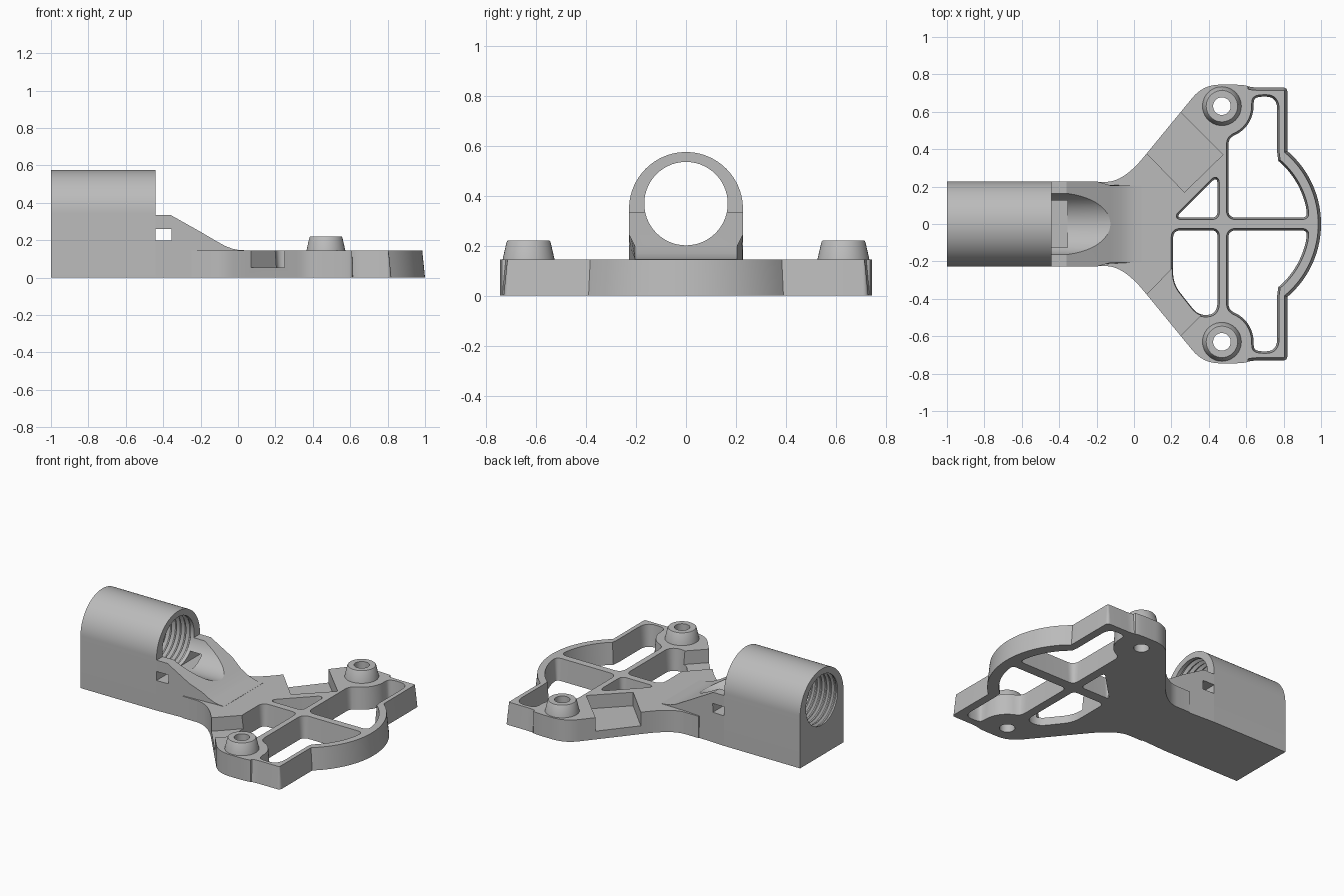
import bpy, bmesh, math
from mathutils import Vector

cube = bpy.data.objects.get("Cube")
if cube:
    bpy.data.objects.remove(cube, do_unlink=True)

grey = bpy.data.materials.new("plain grey")
grey.use_nodes = True
GREY = (0.5, 0.5, 0.5, 1)
grey.diffuse_color = GREY
grey.node_tree.nodes["Principled BSDF"].inputs["Base Color"].default_value = GREY


def loft(name, rings):
    """Skin a stack of matching rings and cap both ends."""
    bm = bmesh.new()
    loops = [[bm.verts.new(p) for p in ring] for ring in rings]
    n = len(loops[0])
    for a, b in zip(loops, loops[1:]):
        for i in range(n):
            j = (i + 1) % n
            bm.faces.new((a[i], a[j], b[j], b[i]))
    bm.faces.new(loops[0])
    bm.faces.new(loops[-1])
    bmesh.ops.recalc_face_normals(bm, faces=bm.faces)
    mesh = bpy.data.meshes.new(name)
    bm.to_mesh(mesh)
    bm.free()
    mesh.materials.append(grey)
    ob = bpy.data.objects.new(name, mesh)
    bpy.context.collection.objects.link(ob)
    return ob


def arc(cx, cy, r, start, end, n=16):
    angles = [math.radians(start + (end - start) * i / n) for i in range(n + 1)]
    return [(cx + r * math.cos(a), cy + r * math.sin(a)) for a in angles]


def rounded(corners, steps=8):
    """Round every (x, y, cut) corner with a smooth curve; cut is optional."""
    out = []
    for i, c in enumerate(corners):
        p = Vector(c[:2])
        if len(c) < 3:
            out.append(tuple(p))
            continue
        ends = []
        for q in (corners[i - 1], corners[(i + 1) % len(corners)]):
            d = Vector(q[:2]) - p
            ends.append(p + d.normalized() * min(c[2], d.length * 0.48))
        for k in range(steps + 1):
            t = k / steps
            out.append(tuple(ends[0] * (1 - t) ** 2 + p * 2 * t * (1 - t) + ends[1] * t * t))
    return out


def offset(poly, dist):
    """Move a closed outline outwards by dist."""
    n = len(poly)
    area = sum(poly[i - 1][0] * poly[i][1] - poly[i][0] * poly[i - 1][1] for i in range(n))
    s = dist if area > 0 else -dist
    out = []
    for i in range(n):
        p = Vector(poly[i])
        a = (p - Vector(poly[i - 1])).normalized()
        b = (Vector(poly[(i + 1) % n]) - p).normalized()
        normal = Vector((a.y + b.y, -a.x - b.x)).normalized()
        stretch = 1 / max(0.6, normal.dot(Vector((a.y, -a.x))))
        out.append(tuple(p + normal * s * stretch))
    return out


def flat(poly, z):
    return [(x, y, z) for x, y in poly]


def mirror(poly):
    return [(p[0], -p[1]) + tuple(p[2:]) for p in poly]


def cut(ob, cutters):
    bpy.context.view_layer.objects.active = ob
    for c in cutters:
        c.hide_render = True
        mod = ob.modifiers.new("cut", 'BOOLEAN')
        mod.operation = 'DIFFERENCE'
        mod.solver = 'EXACT'
        mod.object = c
        bpy.ops.object.modifier_apply(modifier=mod.name)


TOP = 0.145
POST = (0.47, 0.63)

# Base plate outline, drafted along the outer frame
half = [(-0.25, 0.225), (-0.057, 0.225, 0.17), (0.37, 0.745, 0.09),
        (0.585, 0.745, 0.06), (0.63, 0.73, 0.03), (0.82, 0.73, 0.025), (0.82, 0.39)]
half += arc(0.488, 0, 0.512, 48, 0, 20)
outline = rounded(half + mirror(half[:-1])[::-1])
shrunk = offset(outline, -0.015)
upper = [s if p[0] > 0.61 else p for p, s in zip(outline, shrunk)]
plate = loft("base_plate", [flat(outline, 0), flat(upper, TOP)])

# Openings between the ribs
frame_hole = [(0.505, 0.035, 0.04), (0.925, 0.035, 0.03)]
frame_hole += arc(0.488, 0, 0.44, 11, 50)
frame_hole += [(0.765, 0.38), (0.765, 0.68, 0.07), (0.645, 0.68, 0.05)]
frame_hole += arc(POST[0], POST[1], 0.17, 3, -68)
frame_hole += [(0.505, 0.45, 0.04)]
left_hole = [(0.225, 0.035, 0.03), (0.445, 0.035, 0.03), (0.445, 0.255, 0.04)]
right_hole = [(0.21, -0.035, 0.04), (0.445, -0.035, 0.03), (0.445, -0.48, 0.06),
              (0.345, -0.49, 0.05), (0.21, -0.32, 0.06)]
cutters = []
for shape in (frame_hole, mirror(frame_hole), left_hole, right_hole):
    poly = rounded(shape)
    cutters.append(loft("opening_cutter", [flat(poly, -0.01), flat(offset(poly, 0.012), TOP + 0.01)]))

# Shallow pockets across the two arms
left_pocket = [(-0.05, 0.5), (0.125, 0.72), (0.475, 0.37), (0.27, 0.17)]
right_pocket = [(-0.05, -0.5), (0.125, -0.72), (0.44, -0.405), (0.44, -0.337), (0.27, -0.17)]
for shape in (left_pocket, right_pocket):
    cutters.append(loft("pocket_cutter", [flat(shape, 0.055), flat(shape, 0.2)]))

# Tapered posts with screw holes
parts = [plate]
for side, sign in (("left", 1), ("right", -1)):
    cx, cy = POST[0], POST[1] * sign

    def disc(r, z):
        return flat(arc(cx, cy, r, 0, 360, 40)[:-1], z)
    drill = loft("screw_cutter", [disc(0.047, -0.05), disc(0.047, 0.3)])
    post = loft(side + "_post", [disc(0.106, TOP - 0.01), disc(0.104, TOP), disc(0.088, 0.215), disc(0.084, 0.22)])
    cut(post, [drill])
    cutters.append(drill)
    parts.append(post)
cut(plate, cutters)

# Tube housing: square foot with a round top
section = [(-0.228, 0), (0.228, 0)] + arc(0, 0.347, 0.228, 0, 180, 48)
housing = loft("tube_housing", [[(x, y, z) for y, z in section] for x in (-1, -0.44)])

# Sloping saddle that runs down onto the plate
slope = [(-0.44, 0), (-0.44, 0.335), (-0.36, 0.335), (-0.2, 0.245), (-0.12, 0.198),
         (-0.07, 0.17), (-0.03, 0.155), (0.0, 0.149), (0.04, 0.146), (0.04, 0)]
saddle = loft("saddle", [[(x, s * (0.228 if x < -0.15 else 0.205), z) for x, z in slope] for s in (-1, 1)])

# Threaded bore through the housing, smooth trough in the saddle
stations = [(-1.05, 0.167), (-0.99, 0.167)]
for i in range(15):
    x = -0.985 + i * 0.035
    stations += [(x + 0.012, 0.182), (x + 0.02, 0.182), (x + 0.03, 0.167)]
stations += [(0.1, 0.167)]
bore = loft("bore_cutter", [[(x, y, z) for y, z in arc(0, 0.3685, r, 0, 360, 56)[:-1]] for x, r in stations])
window = [(-0.46, 0.2), (-0.355, 0.2), (-0.355, 0.26), (-0.46, 0.26)]
slot = loft("window_cutter", [[(x, y, z) for x, z in window] for y in (-0.4, 0.4)])
cut(housing, [bore])
cut(saddle, [bore, slot])
parts += [housing, saddle]

# Remove the helpers and shade
for c in cutters + [bore, slot]:
    bpy.data.objects.remove(c, do_unlink=True)
for ob in parts:
    bpy.ops.object.select_all(action='DESELECT')
    ob.select_set(True)
    bpy.context.view_layer.objects.active = ob
    bpy.ops.object.shade_smooth_by_angle(angle=math.radians(28))
